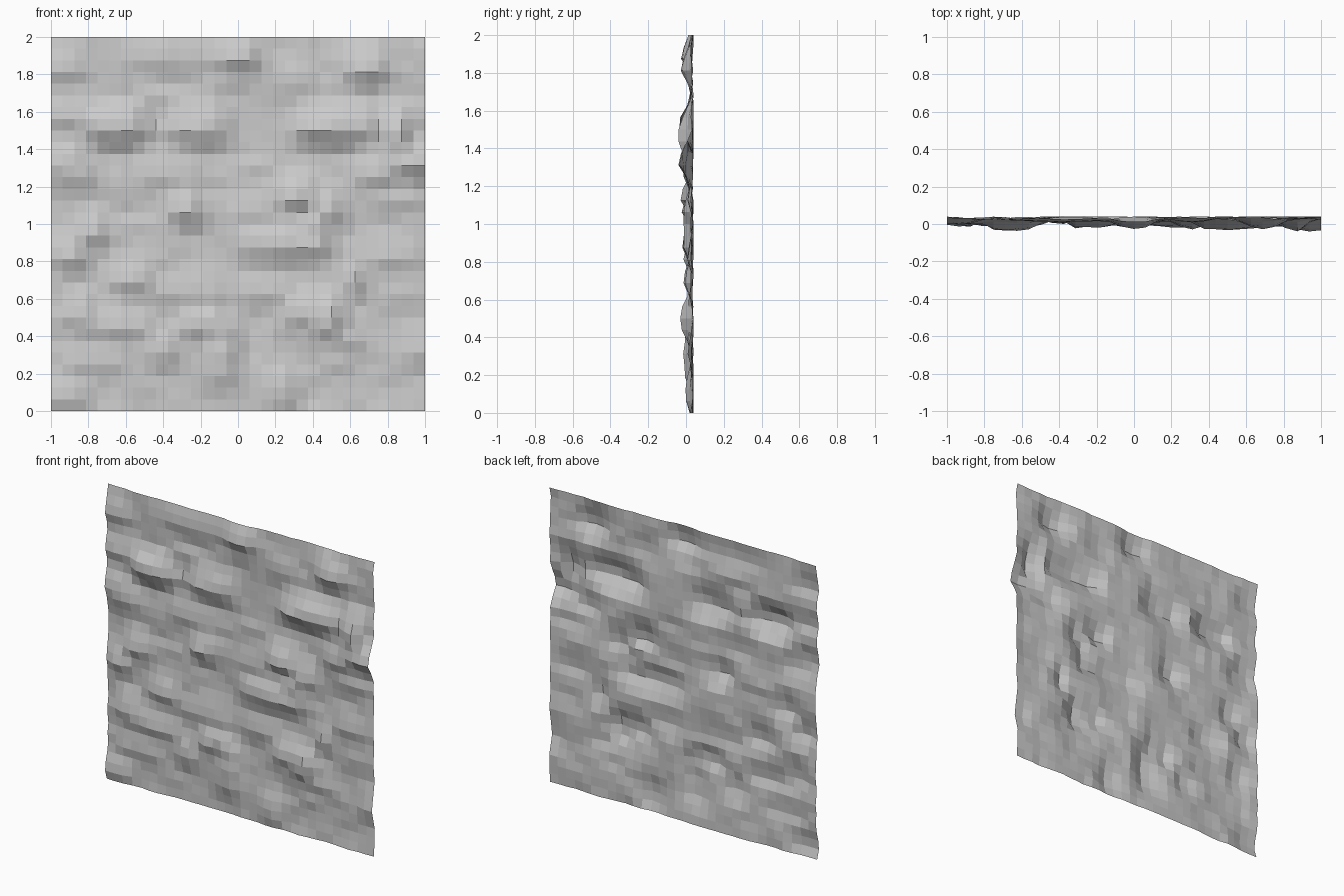
import bpy
import bmesh
from mathutils import Vector, noise

CELLS = 32
BACK = 0.04      # depth of the flat hollows
UNIT = 0.01      # ledge height unit

# Ledges that drop downward: first column, last column, crest row, height
SHELVES = [
    (15, 17, 30, 6), (7, 13, 30, 3), (26, 28, 29, 6), (0, 2, 29, 4),
    (4, 7, 24, 8), (0, 3, 25, 4), (11, 14, 24, 6), (22, 27, 24, 7),
    (30, 32, 21, 8), (27, 29, 20, 5), (0, 2, 21, 5), (1, 3, 20, 5),
    (8, 12, 20, 3), (20, 22, 18, 6), (16, 19, 17, 3), (23, 24, 17, 5),
    (11, 12, 17, 6), (17, 22, 14, 6), (3, 4, 15, 5), (1, 2, 13, 5),
    (6, 8, 11, 5), (9, 14, 10, 3), (3, 8, 7, 4), (9, 10, 5, 4),
    (12, 13, 7, 5), (21, 23, 8, 6), (2, 6, 4, 3), (22, 26, 6, 3),
    (0, 2, 1, 4), (28, 31, 13, 3), (26, 26, 11, 4), (28, 31, 18, 3),
    (17, 20, 10, 3), (20, 22, 28, 3), (31, 32, 5, 3), (2, 3, 8, 5),
]

# Ledges that drop to the side: first row, last row, crest column, height
SIDE_STEPS = [
    (21, 25, 30, 7), (3, 7, 15, 5), (7, 8, 14, 5),
    (7, 9, 24, 7), (1, 3, 20, 4), (14, 16, 23, 5),
]


def smooth(t):
    t = max(0.0, min(1.0, t))
    return t * t * (3 - 2 * t)


def ledge(along, across, first, last, crest, height):
    """A crest with a gentle slope on one side and a steep drop on the other."""
    outside = max(first - along, along - last, 0)
    end_fade = smooth(1 - outside / 2.2)
    # The crest is highest in the middle of its length
    half = (last - first) / 2 + 1
    taper = 1 - 0.25 * min(1.0, abs(along - (first + last) / 2) / half)
    offset = across - crest
    reach = 3.7 if offset > 0 else 2.0
    return height * end_fade * taper * smooth(1 - abs(offset) / reach)


def relief(col, row):
    """Height of the rock surface above its flat hollows."""
    shelf = max(ledge(col, row, *s) for s in SHELVES)
    step = max(ledge(row, -col, a, b, -c, h) for a, b, c, h in SIDE_STEPS)
    # Small uneven ripples, stretched sideways
    ripple = noise.noise(Vector((col * 0.28, row * 0.45, 3.7)))
    fine = noise.noise(Vector((col * 0.75, row * 0.9, 8.2)))
    base = max(0.0, 0.6 + 2.0 * ripple + 0.9 * fine)
    crest = max(shelf, step) * (1.05 + 0.25 * fine)
    return min(8.0, max(crest, base)) * UNIT


def make_material(name, colour):
    mat = bpy.data.materials.new(name)
    mat.use_nodes = True
    mat.diffuse_color = colour
    shader = next(n for n in mat.node_tree.nodes if n.type == 'BSDF_PRINCIPLED')
    shader.inputs["Base Color"].default_value = colour
    return mat


def make_rock_panel():
    # Upright grid, pushed forward by the relief
    bm = bmesh.new()
    bmesh.ops.create_grid(bm, x_segments=CELLS, y_segments=CELLS, size=1)
    for vert in bm.verts:
        x, z = vert.co.x, vert.co.y + 1
        col = (x + 1) * CELLS / 2
        row = z * CELLS / 2
        vert.co = (x, BACK - relief(col, row), z)
    bm.normal_update()
    mesh = bpy.data.meshes.new("rock_wall_panel")
    bm.to_mesh(mesh)
    bm.free()
    for poly in mesh.polygons:
        poly.use_smooth = False
    panel = bpy.data.objects.new("rock_wall_panel", mesh)
    bpy.context.collection.objects.link(panel)
    return panel


default_cube = bpy.data.objects.get("Cube")
if default_cube:
    bpy.data.objects.remove(default_cube, do_unlink=True)

wall = make_rock_panel()
wall.data.materials.append(make_material("stone_grey", (0.6, 0.6, 0.6, 1)))
